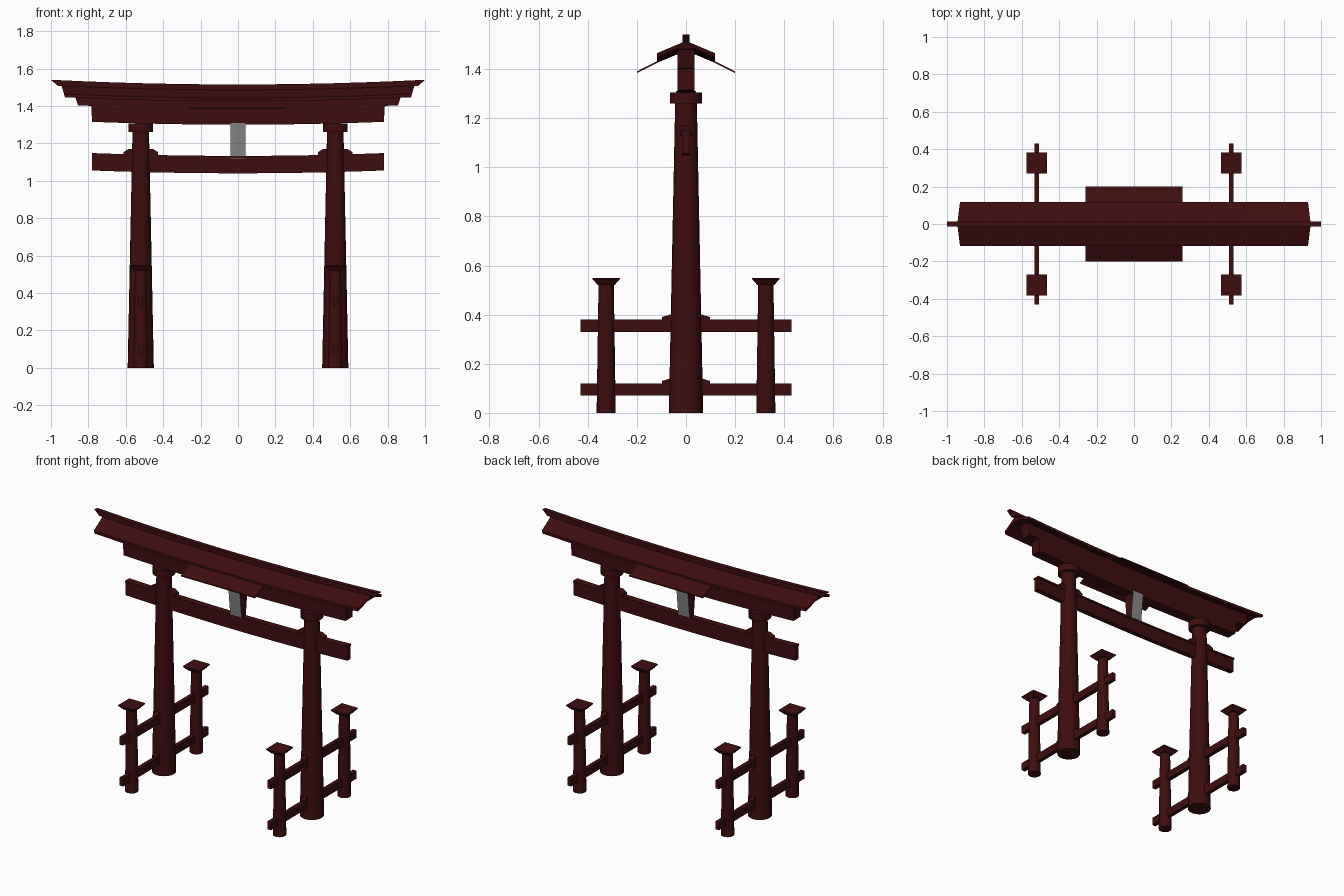
import bpy, bmesh, math
from mathutils import Vector

cube = bpy.data.objects.get("Cube")
if cube:
    bpy.data.objects.remove(cube, do_unlink=True)


def material(name, rgb):
    m = bpy.data.materials.new(name)
    m.use_nodes = True
    m.diffuse_color = (*rgb, 1)
    m.node_tree.nodes["Principled BSDF"].inputs["Base Color"].default_value = (*rgb, 1)
    return m


RED = material("dark red lacquer", (0.05, 0.004, 0.005))
GREY = material("plaque grey", (0.25, 0.25, 0.25))
SAG = 0.025          # upward sweep of every long beam: z += SAG * x^2
PILLAR_X = 0.52
POST_Y = 0.325


def finish(name, bm, *mats):
    bmesh.ops.recalc_face_normals(bm, faces=bm.faces)
    mesh = bpy.data.meshes.new(name)
    bm.to_mesh(mesh)
    bm.free()
    ob = bpy.data.objects.new(name, mesh)
    for m in mats or (RED,):
        mesh.materials.append(m)
    bpy.context.collection.objects.link(ob)
    return ob


def loft(name, rings, *mats):
    """Closed skin through a list of equal-sized point rings."""
    bm = bmesh.new()
    loops = [[bm.verts.new(p) for p in ring] for ring in rings]
    for a, b in zip(loops, loops[1:]):
        for i in range(len(a)):
            j = (i + 1) % len(a)
            bm.faces.new((a[i], a[j], b[j], b[i]))
    bm.faces.new(loops[0])
    bm.faces.new(loops[-1])
    return finish(name, bm, *mats)


def mirrored(half):
    """Profile from its right half, listed top to bottom."""
    return half + [(-y, z) for y, z in reversed(half) if y > 0]


def beam(name, half, top_len, low_len, steps=12):
    """Upswept beam along x with a (y, z) profile and slanted ends."""
    profile = mirrored(half)
    low = min(z for _, z in profile)
    high = max(z for _, z in profile)
    rings = []
    for s in range(steps + 1):
        t = 2 * s / steps - 1
        ring = []
        for y, z in profile:
            x = t * (low_len + (top_len - low_len) * (z - low) / (high - low))
            ring.append((x, y, z + SAG * x * x))
        rings.append(ring)
    return loft(name, rings)


def box(name, x, y, z0, z1, cx=0, cy=0, x_top=None, y_top=None, mats=()):
    """Block given by half sizes, optionally flared towards the top."""
    def ring(hx, hy, z):
        return [(cx + i * hx, cy + j * hy, z)
                for i, j in ((-1, -1), (1, -1), (1, 1), (-1, 1))]
    return loft(name, [ring(x, y, z0), ring(x_top or x, y_top or y, z1)], *mats)


def column(name, cx, cy, r0, r1, z0, z1, sides=20):
    rings = []
    for r, z in ((r0, z0), (r1, z1)):
        rings.append([(cx + r * math.cos(a), cy + r * math.sin(a), z)
                      for a in (2 * math.pi * i / sides for i in range(sides))])
    ob = loft(name, rings)
    bpy.ops.object.select_all(action='DESELECT')
    ob.select_set(True)
    bpy.context.view_layer.objects.active = ob
    bpy.ops.object.shade_smooth_by_angle(angle=math.radians(40))
    return ob


def wedge(name, centre, direction, reach, shoulder, z, height, thick):
    """Low wedge block whose top slopes down at both ends."""
    d = Vector(direction)
    side = Vector((-d.y, d.x, 0)) * thick
    outline = mirrored([(shoulder, z + height), (reach, z + height * 0.5), (reach, z)])
    pts = [Vector(centre) + d * u + Vector((0, 0, v)) for u, v in outline]
    return loft(name, [[p - side for p in pts], [p + side for p in pts]])


# Top beams, roof and ridge
beam("lower_lintel", [(0.035, 1.385), (0.035, 1.30)], 0.785, 0.78)
beam("upper_lintel", [(0.035, 1.475), (0.035, 1.385)], 0.885, 0.855)
beam("roof", [(0, 1.492), (0.118, 1.443), (0.118, 1.425), (0.035, 1.46)], 0.945, 0.925)
beam("ridge_cap", [(0.014, 1.515), (0.014, 1.485)], 1.0, 0.965)

# Wider eaves over the middle
for side, label in ((-1, "front"), (1, "back")):
    slope = [(0.09, 1.446), (0.2, 1.39), (0.2, 1.383), (0.09, 1.438)]
    loft(label + "_centre_eave",
         [[(x, side * y, z) for y, z in slope] for x in (-0.26, 0.26)])

# Tie beam with a thin lid
beam("tie_beam", [(0.022, 1.133), (0.022, 1.122), (0.016, 1.122), (0.016, 1.04)], 0.78, 0.78)

# Central plaque: grey front and back, red sides
plaque = box("plaque", 0.04, 0.02, 1.12, 1.31, y_top=0.04, mats=(RED, GREY))
for f in plaque.data.polygons:
    f.material_index = int(abs(f.normal.y) > 0.7)

# Pillars with their braced side posts
for sx, side in ((-1, "right"), (1, "left")):
    px = sx * PILLAR_X
    column(side + "_pillar", px, 0, 0.07, 0.044, 0, 1.27)
    column(side + "_pillar_collar", px, 0, 0.066, 0.066, 1.26, 1.305)
    wedge(side + "_tie_wedge", (px, 0, 0), (1, 0, 0), 0.092, 0.065, 1.138, 0.032, 0.02)
    for z, level in ((0.07, "lower"), (0.33, "upper")):
        name = f"{side}_{level}_rail"
        box(name, 0.013, 0.43, z, z + 0.05, cx=px)
        wedge(name + "_wedge", (px, 0, 0), (0, 1, 0), 0.098, 0.065, z + 0.05, 0.02, 0.013)
    for sy, end in ((-1, "front"), (1, "back")):
        name = f"{side}_{end}_post"
        column(name, px, sy * POST_Y, 0.039, 0.031, 0, 0.53)
        box(name + "_cap", 0.034, 0.034, 0.52, 0.545, px, sy * POST_Y, 0.056, 0.056)
        box(name + "_cap_plate", 0.056, 0.056, 0.545, 0.55, px, sy * POST_Y)
